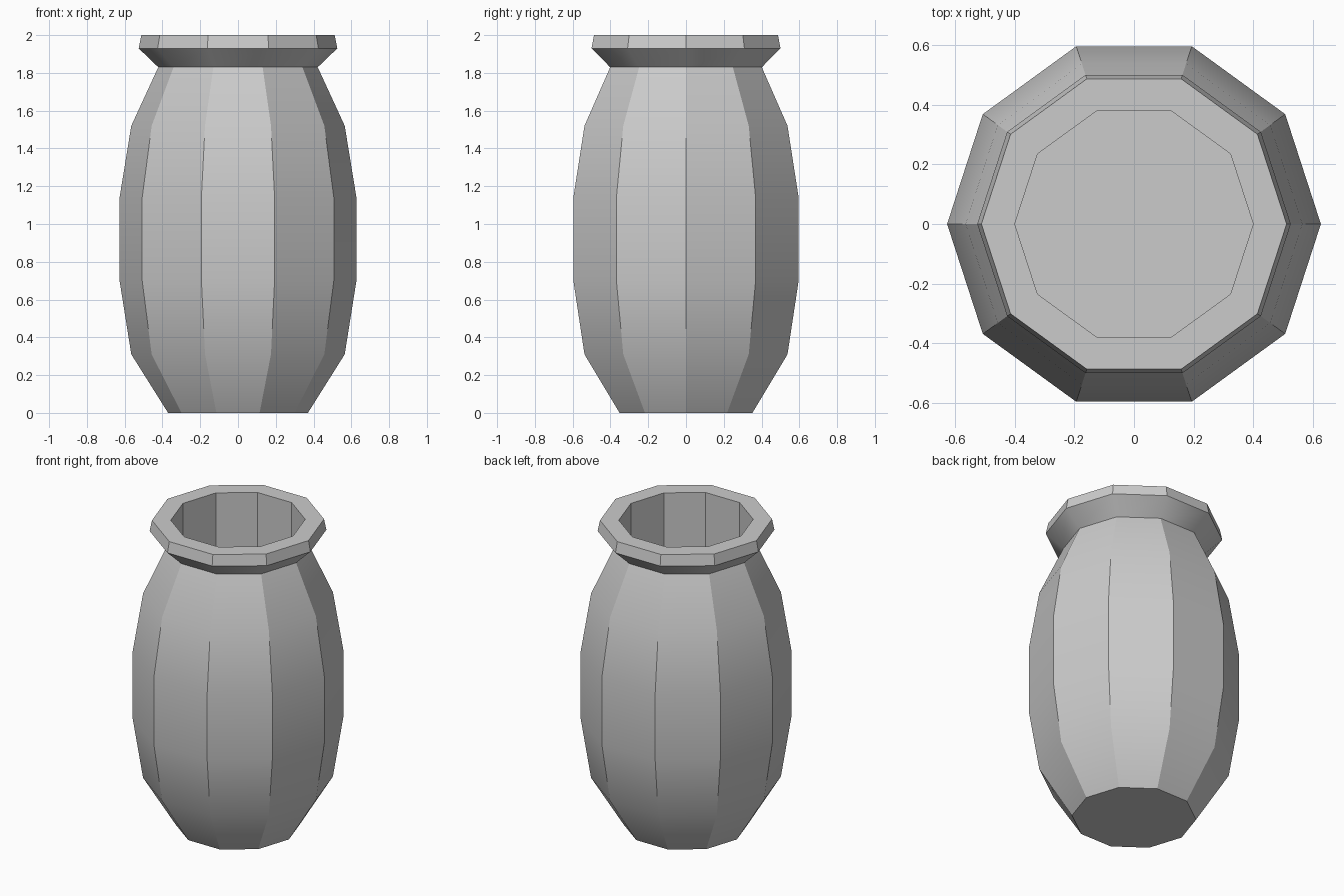
import bpy, bmesh
from math import cos, sin, pi, radians

if "Cube" in bpy.data.objects:
    bpy.data.objects.remove(bpy.data.objects["Cube"])

SIDES = 10

# Profile (radius, height): outer base, belly, neck, flared rim, then down the inner wall
profile = [
    (0.37, 0.00), (0.565, 0.31), (0.627, 0.70), (0.627, 1.14),
    (0.565, 1.52), (0.422, 1.83), (0.526, 1.93), (0.512, 2.00),
    (0.40, 2.00), (0.40, 0.14),
]

bm = bmesh.new()
rings = [
    [bm.verts.new((r * cos(2 * pi * i / SIDES), r * sin(2 * pi * i / SIDES), z))
     for i in range(SIDES)]
    for r, z in profile
]

# Walls between neighbouring rings
for low, high in zip(rings, rings[1:]):
    for i in range(SIDES):
        j = (i + 1) % SIDES
        bm.faces.new((low[i], low[j], high[j], high[i]))

# Underside and inner floor
bm.faces.new(reversed(rings[0]))
bm.faces.new(rings[-1])
bmesh.ops.recalc_face_normals(bm, faces=bm.faces)

mesh = bpy.data.meshes.new("vase")
bm.to_mesh(mesh)
bm.free()
vase = bpy.data.objects.new("vase", mesh)
bpy.context.collection.objects.link(vase)

# Smooth along the height, crisp facets around the body
bpy.context.view_layer.objects.active = vase
vase.select_set(True)
bpy.ops.object.shade_smooth_by_angle(angle=radians(30))
